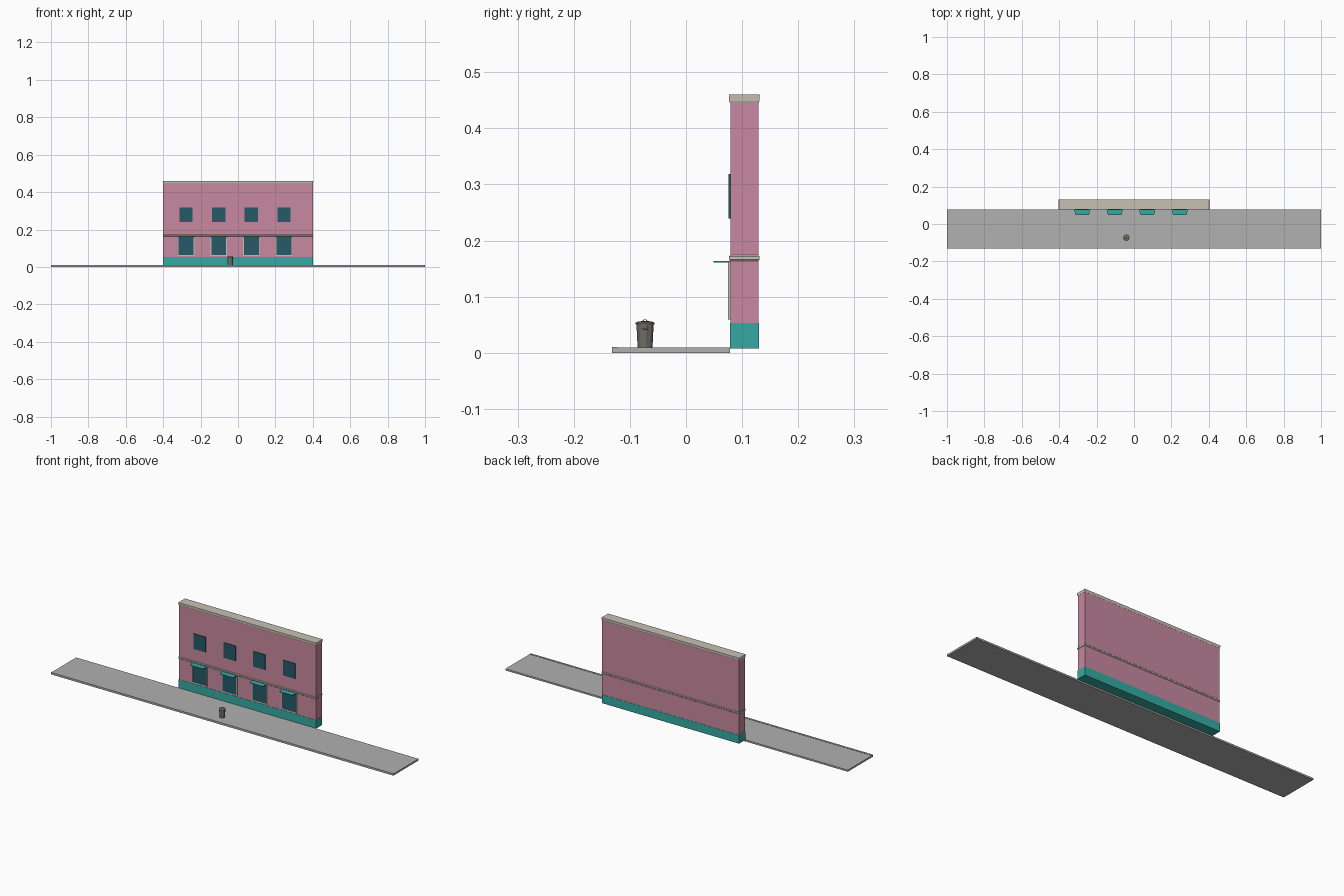
import bpy, bmesh
from math import cos, sin, pi
from mathutils import Vector

if "Cube" in bpy.data.objects:
    bpy.data.objects.remove(bpy.data.objects["Cube"])


def material(name, r, g, b):
    m = bpy.data.materials.new(name)
    m.use_nodes = True
    m.diffuse_color = (r, g, b, 1)
    m.node_tree.nodes["Principled BSDF"].inputs["Base Color"].default_value = (r, g, b, 1)
    return m


PINK = material("pink plaster", 0.58, 0.25, 0.35)
TEAL = material("teal paint", 0.035, 0.41, 0.36)
GLASS = material("dark blue glass", 0.018, 0.10, 0.14)
STONE = material("pale stone", 0.58, 0.53, 0.46)
PAVING = material("grey paving", 0.44, 0.44, 0.44)
METAL = material("dull metal", 0.16, 0.155, 0.13)


def loft(name, rings, mat):
    """Join rings of points into a closed solid."""
    bm = bmesh.new()
    loops = [[bm.verts.new(p) for p in ring] for ring in rings]
    n = len(loops[0])
    for a, b in zip(loops, loops[1:]):
        for i in range(n):
            j = (i + 1) % n
            bm.faces.new((a[i], a[j], b[j], b[i]))
    bm.faces.new(loops[0][::-1])
    bm.faces.new(loops[-1])
    bmesh.ops.recalc_face_normals(bm, faces=bm.faces)
    mesh = bpy.data.meshes.new(name)
    bm.to_mesh(mesh)
    bm.free()
    mesh.materials.append(mat)
    obj = bpy.data.objects.new(name, mesh)
    bpy.context.collection.objects.link(obj)
    return obj


def rect(x0, x1, y0, y1, z):
    return [(x0, y0, z), (x1, y0, z), (x1, y1, z), (x0, y1, z)]


def box(name, x, y, z, mat):
    return loft(name, [rect(*x, *y, h) for h in z], mat)


def round_ring(centre, radius, z, sides=24, groove=0.0):
    ring = []
    for i in range(sides):
        r = radius - groove * (i // 2 % 2)
        a = 2 * pi * i / sides
        ring.append((centre[0] + r * cos(a), centre[1] + r * sin(a), z))
    return ring


# Pavement with a raised kerb
box("pavement", (-1, 1), (-0.122, 0.078), (0, 0.009), PAVING)
box("kerb", (-1, 1), (-0.132, -0.122), (0, 0.0105), PAVING)

# Building body
FRONT, BACK = 0.079, 0.129
box("wall", (-0.4, 0.4), (FRONT, BACK), (0.053, 0.447), PINK)
box("plinth", (-0.401, 0.401), (FRONT - 0.001, BACK + 0.001), (0.008, 0.053), TEAL)


# Mouldings whose edges step out from the wall
def moulding(name, levels):
    rings = [rect(-0.4 - o, 0.4 + o, FRONT - o, BACK + o, z) for z, o in levels]
    loft(name, rings, STONE)


moulding("string_course", [(0.164, 0.0005), (0.166, 0.002), (0.172, 0.002), (0.174, 0.0005)])
moulding("cornice", [(0.445, 0.0005), (0.449, 0.002), (0.459, 0.0025), (0.46, 0.002)])

# Windows, surrounds and awnings
for i in range(4):
    x = -0.277 + i * 0.174
    n = str(i + 1)
    box("upper_window_" + n, (x - 0.035, x + 0.035), (0.0755, FRONT), (0.239, 0.319), GLASS)
    box("shop_window_" + n, (x - 0.04, x + 0.04), (0.0755, FRONT), (0.063, 0.161), GLASS)
    for s, side in ((-1, "right"), (1, "left")):
        edge = sorted((x + s * 0.04, x + s * 0.0435))
        box(f"{side}_window_frame_{n}", edge, (0.075, FRONT), (0.059, 0.161), STONE)
    box("window_sill_" + n, (x - 0.0435, x + 0.0435), (0.075, FRONT), (0.059, 0.063), STONE)
    plan = [(x - 0.036, 0.049), (x + 0.036, 0.049), (x + 0.044, FRONT), (x - 0.044, FRONT)]
    loft("awning_" + n, [[(px, py, z) for px, py in plan] for z in (0.1605, 0.1635)], TEAL)

# Ribbed rubbish bin with lid
BIN = Vector((-0.041, -0.073, 0))
loft("bin_body", [round_ring(BIN, 0.0133, 0.009, 32, 0.0008),
                  round_ring(BIN, 0.0153, 0.051, 32, 0.0008)], METAL)
lid = loft("bin_lid", [round_ring(BIN, r, z) for r, z in
                       ((0.0165, 0.050), (0.0167, 0.0535), (0.013, 0.0555), (0.005, 0.0565))], METAL)


# Bent wire handles
def wire(name, points):
    curve = bpy.data.curves.new(name, "CURVE")
    curve.dimensions = "3D"
    curve.bevel_depth = 0.0007
    curve.bevel_resolution = 1
    spline = curve.splines.new("POLY")
    spline.points.add(len(points) - 1)
    for p, co in zip(spline.points, points):
        p.co = (*(BIN + Vector(co)), 1)
    curve.materials.append(METAL)
    bpy.context.collection.objects.link(bpy.data.objects.new(name, curve))


arc = [pi * i / 6 for i in range(7)]
wire("lid_handle", [(0, 0.004 * cos(a), 0.056 + 0.003 * sin(a)) for a in arc])
for s, side in ((-1, "right"), (1, "left")):
    wire(side + "_bin_handle",
         [(s * (0.0145 + 0.003 * sin(a)), 0.005 * cos(a), 0.045 - 0.004 * sin(a)) for a in arc])
